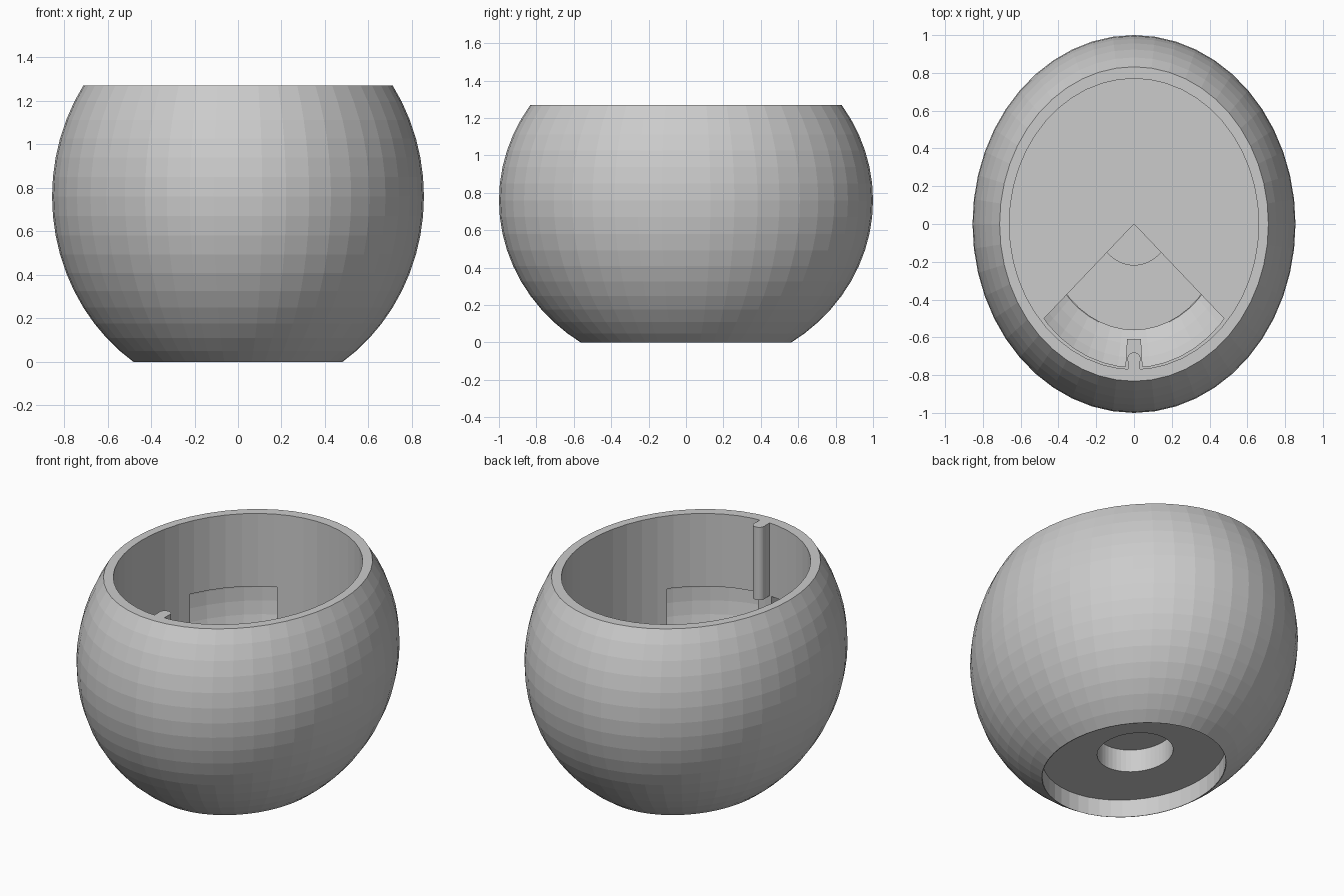
import bpy, bmesh, math
from mathutils import Vector, Matrix

cube = bpy.data.objects.get("Cube")
if cube:
    bpy.data.objects.remove(cube, do_unlink=True)

CENTRE_Z, HEIGHT, FLOOR, LEDGE = 0.76, 1.27, 0.32, 0.82

grey = bpy.data.materials.new("light grey")
grey.use_nodes = True
grey.diffuse_color = (0.6, 0.6, 0.6, 1)
grey.node_tree.nodes["Principled BSDF"].inputs["Base Color"].default_value = (0.6, 0.6, 0.6, 1)


def finish(bm, name):
    bmesh.ops.recalc_face_normals(bm, faces=bm.faces)
    mesh = bpy.data.meshes.new(name)
    bm.to_mesh(mesh)
    bm.free()
    mesh.materials.append(grey)
    ob = bpy.data.objects.new(name, mesh)
    bpy.context.collection.objects.link(ob)
    return ob


def ellipsoid(rx, ry, rz):
    bm = bmesh.new()
    bmesh.ops.create_uvsphere(bm, u_segments=48, v_segments=32, radius=1)
    bmesh.ops.transform(bm, verts=bm.verts, matrix=Matrix.Translation((0, 0, CENTRE_Z)) @ Matrix.Diagonal((rx, ry, rz, 1)))
    return bm


def slice_off(bm, point, normal):
    """Remove everything on the normal's side of a plane and cap the cut."""
    cut = bmesh.ops.bisect_plane(bm, geom=bm.verts[:] + bm.edges[:] + bm.faces[:],
                                 plane_co=point, plane_no=normal, clear_outer=True)
    edges = [e for e in cut["geom_cut"] if isinstance(e, bmesh.types.BMEdge)]
    bmesh.ops.contextual_create(bm, geom=edges)


def oval(name, rx, ry, z0, z1, y=0, segments=48):
    bm = bmesh.new()
    bmesh.ops.create_cone(bm, cap_ends=True, segments=segments, radius1=1, radius2=1, depth=1)
    bmesh.ops.transform(bm, verts=bm.verts, matrix=Matrix.Translation((0, y, (z0 + z1) / 2))
                        @ Matrix.Diagonal((rx, ry, z1 - z0, 1)))
    return finish(bm, name)


def side_prism(name, profile, half):
    """Extrude a (y, z) outline across x."""
    bm = bmesh.new()
    face = bm.faces.new([bm.verts.new((-half, y, z)) for y, z in profile])
    new = bmesh.ops.extrude_face_region(bm, geom=[face])["geom"]
    bmesh.ops.translate(bm, verts=[v for v in new if isinstance(v, bmesh.types.BMVert)], vec=(2 * half, 0, 0))
    return finish(bm, name)


def hollow(name, start, end):
    """Sector of the inner ellipsoid between two angles, under the ledge."""
    bm = ellipsoid(0.755, 0.9, 0.82)
    slice_off(bm, (0, 0, LEDGE), (0, 0, 1))
    slice_off(bm, (0, 0, FLOOR), (0, 0, -1))
    for angle, side in ((start, 1), (end, -1)):
        a = math.radians(angle)
        d = Vector((0.66 * math.cos(a), 0.77 * math.sin(a), 0)).normalized()
        slice_off(bm, (0, 0, 0), Vector((d.y, -d.x, 0)) * side)
    return finish(bm, name)


def boolean(target, other, operation):
    mod = target.modifiers.new(operation, 'BOOLEAN')
    mod.object, mod.operation, mod.solver = other, operation, 'EXACT'
    bpy.context.view_layer.objects.active = target
    bpy.ops.object.modifier_apply(modifier=mod.name)
    bpy.data.objects.remove(other, do_unlink=True)


# Rounded outer bowl, cut flat at the base and rim
bm = ellipsoid(0.855, 1.0, 0.92)
slice_off(bm, (0, 0, HEIGHT), (0, 0, 1))
slice_off(bm, (0, 0, 0), (0, 0, -1))
bowl = finish(bm, "bowl")

# Main opening and the four hollows behind its wall
boolean(bowl, oval("opening", 0.66, 0.77, FLOOR, 1.5), 'DIFFERENCE')
for start, end in ((111, 152), (28, 69), (-86, -42), (-138, -94)):
    boolean(bowl, hollow("wall_hollow", start, end), 'DIFFERENCE')

# Recess under the base, stepped floor pocket with a ramp, and drain hole
boolean(bowl, oval("base_recess", 0.477, 0.562, -0.2, 0.11), 'DIFFERENCE')
pocket = [(0.285, 0.5), (0.285, 0.17), (-0.27, 0.17), (-0.27, 0.22),
          (-0.48, 0.22), (-0.61, FLOOR), (-0.61, 0.5)]
boolean(bowl, side_prism("floor_pocket", pocket, 0.24), 'DIFFERENCE')
boolean(bowl, oval("drain_hole", 0.2, 0.23, 0, 0.25, y=0.01), 'DIFFERENCE')

# Locating rib inside the front wall
rib_web = [(-0.8, LEDGE), (-0.715, LEDGE), (-0.715, HEIGHT), (-0.8, HEIGHT)]
side_prism("rib_web", rib_web, 0.033)
oval("rib_nose", 0.035, 0.035, LEDGE, HEIGHT, y=-0.715, segments=20)
